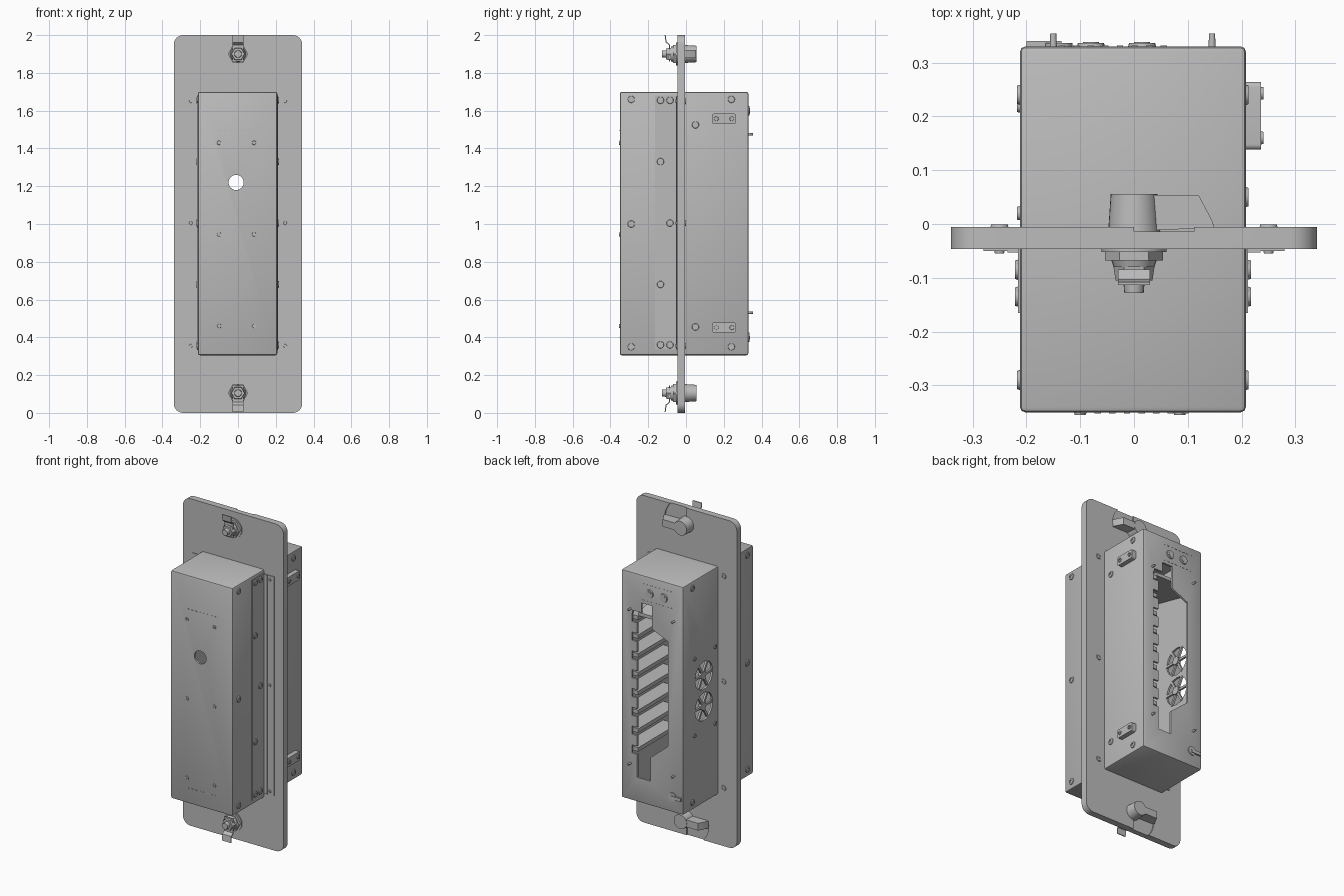
import bpy, bmesh
from math import sin, cos, pi, radians
from mathutils import Vector

old = bpy.data.objects.get("Cube")
if old:
    bpy.data.objects.remove(old)

grey = bpy.data.materials.new("plain grey")
grey.use_nodes = True
grey.diffuse_color = (0.5, 0.5, 0.5, 1)
grey.node_tree.nodes["Principled BSDF"].inputs["Base Color"].default_value = (0.5, 0.5, 0.5, 1)


def place(axis, u, v, w):
    """Put profile point (u, v) at depth w along the axis."""
    return {"x": (w, u, v), "y": (u, w, v), "z": (u, v, w)}[axis]


def prism(name, pts, axis, lo, hi, taper=1.0, bevel=0.0):
    cu = sum(p[0] for p in pts) / len(pts)
    cv = sum(p[1] for p in pts) / len(pts)
    bm = bmesh.new()
    a = [bm.verts.new(place(axis, u, v, lo)) for u, v in pts]
    b = [bm.verts.new(place(axis, cu + (u - cu) * taper, cv + (v - cv) * taper, hi)) for u, v in pts]
    bm.faces.new(a)
    bm.faces.new(b[::-1])
    for i in range(len(pts)):
        j = (i + 1) % len(pts)
        bm.faces.new((a[i], b[i], b[j], a[j]))
    bmesh.ops.recalc_face_normals(bm, faces=bm.faces)
    if bevel:
        bmesh.ops.bevel(bm, geom=bm.edges[:], offset=bevel, segments=2, profile=0.5, affect="EDGES")
    me = bpy.data.meshes.new(name)
    bm.to_mesh(me)
    bm.free()
    me.materials.append(grey)
    ob = bpy.data.objects.new(name, me)
    bpy.context.collection.objects.link(ob)
    return ob


def rect(u0, u1, v0, v1, r=0.0):
    if not r:
        return [(u0, v0), (u1, v0), (u1, v1), (u0, v1)]
    corners = [(u1 - r, v1 - r), (u0 + r, v1 - r), (u0 + r, v0 + r), (u1 - r, v0 + r)]
    return [(cu + r * cos((k + i / 6) * pi / 2), cv + r * sin((k + i / 6) * pi / 2))
            for k, (cu, cv) in enumerate(corners) for i in range(7)]


def ring(u, v, r, n=24):
    return [(u + r * cos(2 * pi * i / n), v + r * sin(2 * pi * i / n)) for i in range(n)]


def cut(ob, cutters):
    for c in cutters:
        m = ob.modifiers.new("cut", "BOOLEAN")
        m.operation, m.solver, m.object = "DIFFERENCE", "EXACT", c
    bpy.context.view_layer.update()
    deps = bpy.context.evaluated_depsgraph_get()
    me = bpy.data.meshes.new_from_object(ob.evaluated_get(deps))
    ob.modifiers.clear()
    ob.data = me
    for c in cutters:
        bpy.data.objects.remove(c)


def screw(name, axis, u, v, face, out, r=0.02):
    """Low button screw with a hex socket."""
    ob = prism(name, ring(u, v, r), axis, face - out * 0.004, face + out * 0.005, 0.85)
    cut(ob, [prism("socket", ring(u, v, r * 0.45, 6), axis, face + out * 0.001, face + out * 0.02)])


# Mounting plate with a window for the housing and shallow latch pockets
plate = prism("mounting_plate", rect(-0.34, 0.34, 0, 2, 0.05), "y", -0.046, -0.006)
pockets = []
for s, zc in ((1, 1.9), (-1, 0.1)):
    arc = [(s * 0.15 * cos(i * pi / 24), zc + s * 0.15 * sin(i * pi / 24)) for i in range(13)]
    pockets.append(prism("pocket", [(0, zc)] + arc, "y", -0.014, 0.02))
cut(plate, [prism("window", rect(-0.205, 0.205, 0.31, 1.695), "y", -0.1, 0.1)] + pockets)

# Hollow housing
housing = prism("housing", rect(-0.212, 0.208, 0.305, 1.7), "y", -0.35, 0.33, bevel=0.01)
rib_zs = [0.62 + 0.115 * i for i in range(8)]
fan_zs = (0.895, 1.085)
fan_y = 0.13
opening = [(0.1, 0.455), (0.01, 0.455), (0.01, 0.6), (-0.11, 0.7), (-0.11, 1.34), (0, 1.39),
           (0, 1.53), (0.07, 1.53), (0.07, 1.47), (0.13, 1.47), (0.13, 1.4), (0.1, 1.4)]
cutters = [prism("cavity", rect(-0.2, 0.196, 0.317, 1.688), "y", -0.338, 0.318),
           prism("opening", opening, "y", 0.3, 0.4),
           prism("front_hole", ring(-0.01, 1.22, 0.04), "y", -0.4, -0.3)]
cutters += [prism("notch", rect(0.09, 0.135, z - 0.025, z + 0.025), "y", 0.3, 0.4) for z in rib_zs]
cutters += [prism("fan_hole", ring(fan_y, z, 0.085), "x", -0.3, -0.15) for z in fan_zs]
cut(housing, cutters)

# Card guide ribs inside
for z in rib_zs:
    prism("guide_rib", rect(0.1, 0.197, z - 0.012, z + 0.012), "y", -0.06, 0.319)
prism("upper_baffle", [(0.318, 1.44), (0.318, 1.46), (-0.1, 1.56), (-0.1, 1.54)], "x", -0.2, 0.1)

# Fan grilles on the right wall
for z in fan_zs:
    prism("fan_hub", ring(fan_y, z, 0.024), "x", -0.21, -0.19)
    for a in (0, 60, 120):
        d = Vector((cos(radians(a)), sin(radians(a))))
        n = Vector((-d.y, d.x)) * 0.007
        c = Vector((fan_y, z))
        d *= 0.09
        prism("fan_spoke", [tuple(p) for p in (c + d + n, c - d + n, c - d - n, c + d - n)],
              "x", -0.208, -0.196)
for z in (0.75, 1.22):
    for y in (0.02, 0.22):
        screw("fan_screw", "x", y, z, -0.212, -1, 0.014)

# Side brackets and plate flanges
for s, face in ((1, 0.208), (-1, -0.212)):
    prism("side_bracket", rect(-0.165, -0.045, 0.335, 1.68), "x", face, face + s * 0.004)
    prism("plate_flange", rect(*sorted((s * 0.2, s * 0.28)), 0.335, 1.675), "y", -0.05, -0.044)
    prism("flange_lip", rect(*sorted((s * 0.2, s * 0.235)), 0.335, 1.675), "y", -0.053, -0.044)
    for z in (0.355, 1.005, 1.65):
        screw("flange_screw", "y", s * 0.25, z, -0.05, -1, 0.01)
        screw("plate_back_screw", "y", s * 0.25, z, -0.006, 1, 0.018)
    spots = [(-0.29, z) for z in (0.35, 1.0, 1.66)] + [(0.24, 0.35), (0.24, 1.66)]
    spots += [(-0.135, z) for z in (0.36, 0.68, 1.33, 1.655)]
    spots += [(-0.085, z) for z in (0.36, 1.005, 1.655)]
    if s > 0:
        spots += [(0.05, 0.455), (0.05, 1.525)]
    for y, z in spots:
        screw("side_screw", "x", y, z, face + s * (0.004 if -0.16 < y < 0 else 0), s)

# Connector blocks on the left wall
for z in (0.452, 1.557):
    prism("side_block", rect(0.138, 0.264, z - 0.027, z + 0.027, 0.01), "x", 0.2, 0.236)
    for y in (0.16, 0.243):
        screw("block_screw", "x", y, z, 0.236, 1, 0.013)

# Front screws and the perforated outline
for x in (-0.1, 0.085):
    for z in (0.46, 0.945, 1.43):
        screw("front_screw", "y", x, z, -0.35, -1, 0.012)
for z in (0.4, 1.495):
    for i in range(8):
        x = -0.1 + i * 0.027
        prism("front_dash", rect(x, x + 0.012, z - 0.002, z + 0.002), "y", -0.352, -0.349)

# Back buttons, their outline and guide pins
for x in (-0.08, 0.015):
    prism("button_rim", ring(x, 1.6, 0.027), "y", 0.325, 0.336, 0.9)
    prism("button", ring(x, 1.6, 0.015), "y", 0.33, 0.338)
for z in (1.55, 1.65):
    for i in range(8):
        x = -0.14 + i * 0.027
        prism("back_dash", rect(x, x + 0.012, z - 0.002, z + 0.002), "y", 0.329, 0.332)
for x in (-0.15, 0.145):
    for z in (0.53, 1.475):
        prism("guide_pin", ring(x, z, 0.007, 12), "y", 0.32, 0.354, 0.8)

# Small lock near the lower back corner
prism("lock_base", ring(-0.14, 0.4, 0.026), "y", 0.325, 0.336)
prism("lock_lever", rect(-0.2, -0.135, 0.388, 0.408), "y", 0.33, 0.34)

# Quarter-turn latches, the lower one turned half round
for s, zc in ((1, 1.9), (-1, 0.105)):
    for part, r, n, lo, hi, tap in (("washer", 0.06, 32, -0.045, -0.052, 1),
                                    ("hex_nut", 0.054, 6, -0.052, -0.068, 1),
                                    ("collar", 0.042, 24, -0.068, -0.08, 0.9),
                                    ("lock_nut", 0.038, 6, -0.08, -0.105, 0.9),
                                    ("tip", 0.02, 20, -0.105, -0.128, 0.9),
                                    ("knob", 0.048, 32, -0.014, 0.056, 0.9)):
        prism("latch_" + part, ring(0, zc, r, n), "y", lo, hi, tap)
    cam = [(-0.085, -0.04), (-0.085, 0.05), (-0.103, 0.065), (-0.108, 0.1),
           (-0.113, 0.1), (-0.108, 0.062), (-0.091, 0.047), (-0.091, -0.04)]
    prism("latch_cam", [(y, zc + s * z) for y, z in cam], "x", -0.03, 0.03)
    wing = [(0, -0.012), (0.148, -0.008), (0.147, 0.003), (0.12, 0.054), (0, 0.054)]
    prism("latch_wing", [(s * x, y) for x, y in wing], "z", zc - 0.022, zc + 0.022)

# Smooth the round parts, keep edges crisp
meshes = [o for o in bpy.context.scene.objects if o.type == "MESH"]
for o in meshes:
    o.select_set(True)
bpy.context.view_layer.objects.active = meshes[0]
bpy.ops.object.shade_smooth_by_angle(angle=radians(30))
